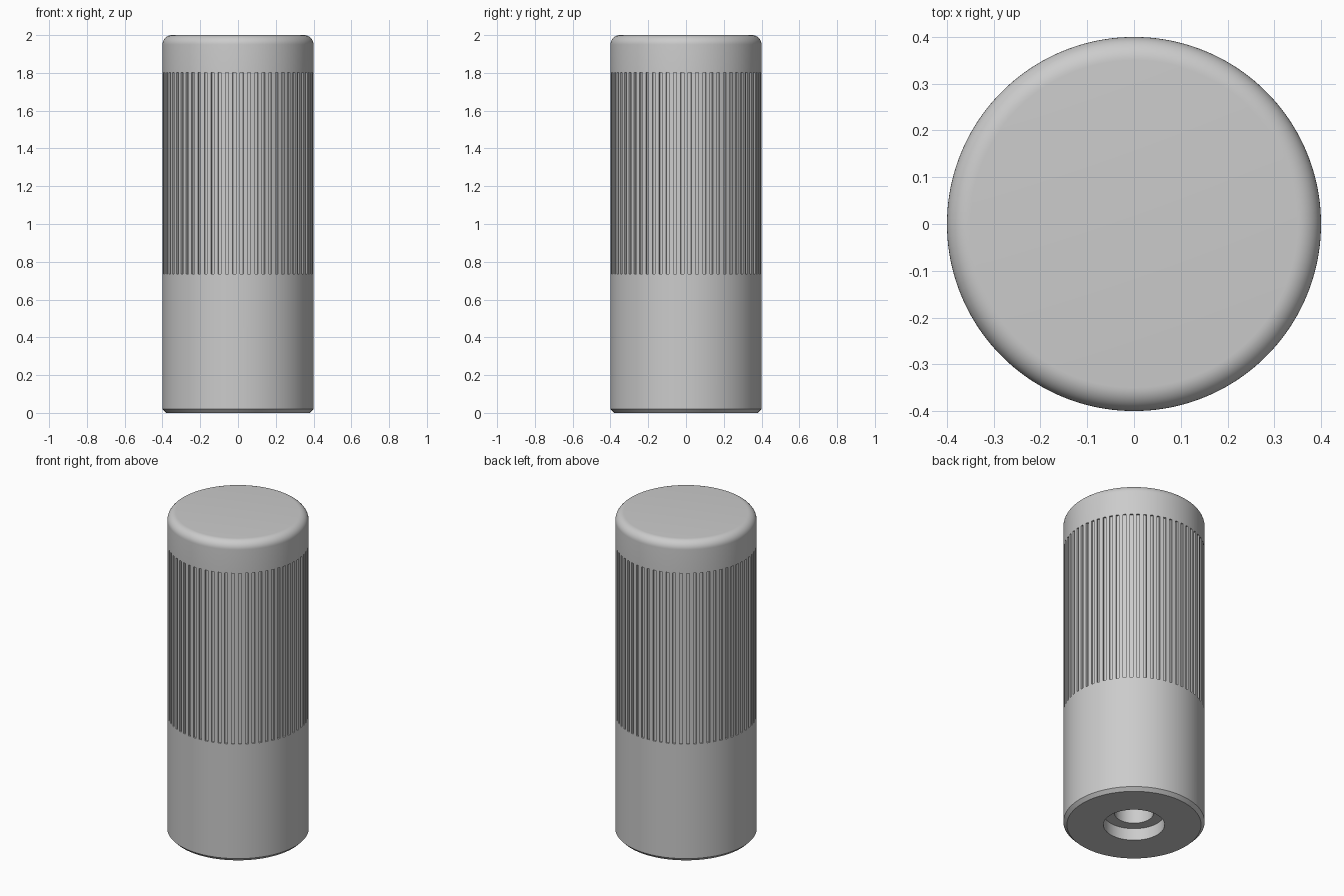
import bpy, bmesh
from math import sin, cos, pi, radians

if "Cube" in bpy.data.objects:
    bpy.data.objects.remove(bpy.data.objects["Cube"])

R, GROOVES = 0.40, 64
DEPTH, HALF_W = 0.010, 0.0085
Z_LOW, Z_HIGH = 0.735, 1.803
FILLET, STEPS = 0.05, 10

# Angular layout of one groove pitch: (angle, lies on groove floor)
pitch = 2 * pi / GROOVES
w = HALF_W / R
cell = [(-w, False), (-w * 0.97, True), (w * 0.97, True), (w, False),
        (w + (pitch - 2 * w) / 3, False), (w + (pitch - 2 * w) * 2 / 3, False)]
layout = [((i + 0.5) * pitch + a, f) for i in range(GROOVES) for a, f in cell]

# Profile from the bore floor, out around the base and up to the top: (radius, z, grooved)
profile = [(0.11, 0.60, False), (0.11, 0.075, False), (0.173, 0.075, False),
           (0.173, 0, False), (R - 0.02, 0, False), (R, 0.02, False),
           (R, Z_LOW, False), (R, Z_LOW, True), (R, Z_HIGH, True), (R, Z_HIGH, False)]
for i in range(STEPS + 1):
    t = pi / 2 * i / STEPS
    profile.append((R - FILLET + FILLET * cos(t), 2 - FILLET + FILLET * sin(t), False))

# Skin the rings, then cap the top and the bore
bm = bmesh.new()
rings = []
for r, z, grooved in profile:
    ring = []
    for a, floor in layout:
        rad = r - DEPTH if grooved and floor else r
        ring.append(bm.verts.new((rad * cos(a), rad * sin(a), z)))
    rings.append(ring)
n = len(layout)
for lo, hi in zip(rings, rings[1:]):
    for i in range(n):
        j = (i + 1) % n
        bm.faces.new((lo[i], lo[j], hi[j], hi[i]))
bm.faces.new(rings[-1])
bm.faces.new(rings[0][::-1])

# Merge the land vertices doubled at the groove ends
bmesh.ops.remove_doubles(bm, verts=bm.verts, dist=1e-5)
bmesh.ops.recalc_face_normals(bm, faces=bm.faces)
mesh = bpy.data.meshes.new("knurled_handle")
bm.to_mesh(mesh)
bm.free()

handle = bpy.data.objects.new("knurled_handle", mesh)
bpy.context.collection.objects.link(handle)
bpy.context.view_layer.objects.active = handle
handle.select_set(True)
bpy.ops.object.shade_smooth_by_angle(angle=radians(30))
